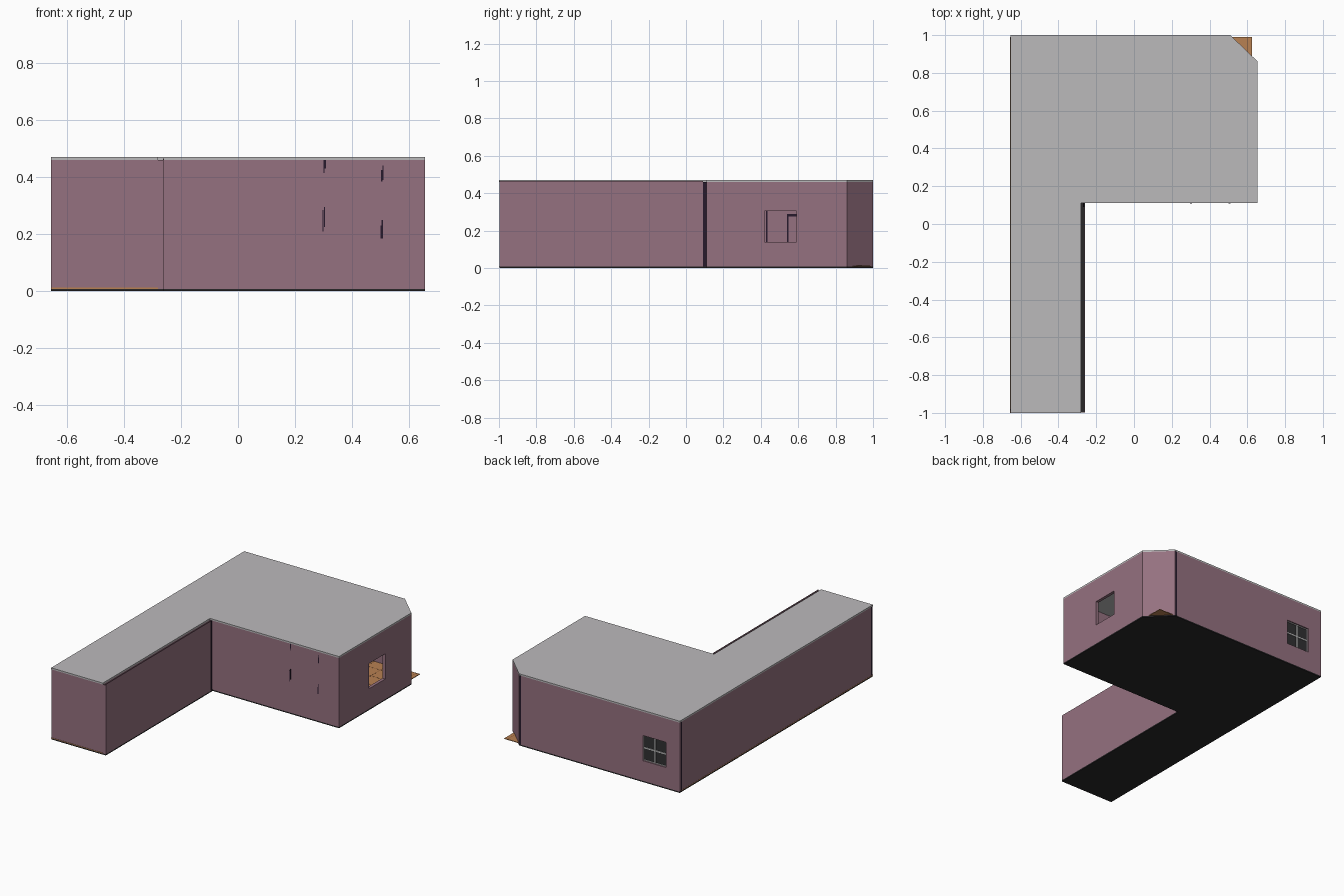
import bpy, bmesh
from mathutils import Vector, Matrix

if "Cube" in bpy.data.objects:
    bpy.data.objects.remove(bpy.data.objects["Cube"])


def mat(name, rgb):
    m = bpy.data.materials.new(name)
    m.diffuse_color = (*rgb, 1)
    m.use_nodes = True
    m.node_tree.nodes["Principled BSDF"].inputs["Base Color"].default_value = m.diffuse_color
    return m


MAUVE = mat("mauve wall", (0.30, 0.165, 0.215))
GREY = mat("roof grey", (0.50, 0.49, 0.50))
WOOD = mat("wood floor", (0.48, 0.22, 0.085))
SEAM = mat("floor seam brown", (0.22, 0.09, 0.035))
BLACK = mat("base black", (0.022, 0.02, 0.022))
GAP = mat("dark gap", (0.02, 0.01, 0.025))
WHITE = mat("window frame white", (0.60, 0.60, 0.60))
GLASS = mat("dark glass", (0.03, 0.03, 0.032))


def finish(name, bm, material):
    bmesh.ops.recalc_face_normals(bm, faces=bm.faces)
    me = bpy.data.meshes.new(name)
    bm.to_mesh(me)
    bm.free()
    me.materials.append(material)
    ob = bpy.data.objects.new(name, me)
    bpy.context.collection.objects.link(ob)
    return ob


def add_box(bm, lo, hi, m=Matrix()):
    lo, hi = Vector(lo), Vector(hi)
    t = Matrix.Translation((lo + hi) / 2) @ Matrix.Diagonal((*(hi - lo), 1))
    bmesh.ops.create_cube(bm, size=1, matrix=m @ t)


def boxes(name, material, items):
    bm = bmesh.new()
    for lo, hi in items:
        add_box(bm, lo, hi)
    return finish(name, bm, material)


def slab(name, pts, z0, z1, material):
    bm = bmesh.new()
    f = bm.faces.new([bm.verts.new((x, y, z0)) for x, y in pts])
    r = bmesh.ops.extrude_face_region(bm, geom=[f])
    up = [v for v in r["geom"] if isinstance(v, bmesh.types.BMVert)]
    bmesh.ops.translate(bm, verts=up, vec=(0, 0, z1 - z0))
    return finish(name, bm, material)


Z0, Z1 = 0.008, 0.46      # wall bottom and top
W0, W1 = 0.14, 0.305      # window sill and head


def wall(name, p, q, thick=0.02, hole=None, top=Z1):
    """Wall from p to q, thickness to the left; hole = (start, end) along it."""
    p, q = Vector((*p, 0)), Vector((*q, 0))
    d = (q - p).normalized()
    m = Matrix.Translation(p) @ d.to_track_quat('X', 'Z').to_matrix().to_4x4()
    L = (q - p).length
    bm = bmesh.new()
    if hole:
        a, b = hole
        for x0, x1, z0, z1 in ((0, a, Z0, top), (b, L, Z0, top),
                               (a, b, Z0, W0), (a, b, W1, top)):
            add_box(bm, (x0, 0, z0), (x1, thick, z1), m)
    else:
        add_box(bm, (0, 0, Z0), (L, thick, top), m)
    return finish(name, bm, MAUVE)


X, F = 0.655, -0.998
CHAMFER = [(X, 0.86), (0.51, 1.0)]

# base plate, floor and roof
slab("base_plate", [(-X, F), (-0.26, F), (-0.26, 0.11), (X, 0.11), *CHAMFER, (-X, 1)],
     0, Z0, BLACK)
slab("floor", [(-X - 0.001, -1), (-0.28, -1), (-0.28, 0.12), (0.625, 0.12),
               (0.625, 0.99), (-X - 0.001, 0.99)], Z0, 0.012, WOOD)
slab("roof", [(-X, -1), (-0.28, -1), (-0.28, 0.11), (X, 0.11), *CHAMFER, (-X, 1)],
     Z1, 0.47, GREY)

# outer walls
wall("wing_front_wall", (-X, F), (-0.28, F))
wall("wing_front_wall_end", (-0.28, F), (-0.26, F), 0.003)
wall("wing_side_outer_wall", (-0.26, F), (-0.26, 0.09), 0.003, top=0.465)
wall("wing_side_inner_wall", (-0.28, F), (-0.28, 0.12), 0.005)
wall("room_front_wall", (-0.28, 0.11), (X, 0.11))
wall("room_right_wall", (X, 0.11), (X, 0.86), hole=(0.31, 0.48))
wall("corner_wall", *CHAMFER)
wall("room_back_wall", (0.51, 1), (-X, 1), hole=(0.897, 1.064))
wall("left_wall", (-X, 1), (-X, F))

# back window: dark glass with a frame and a cross of bars
wx0, wx1 = 0.51 - 1.064, 0.51 - 0.897
cx, cz, t = (wx0 + wx1) / 2, (W0 + W1) / 2, 0.004
boxes("window_glass", GLASS, [((wx0, 0.983, W0), (wx1, 0.986, W1))])
boxes("window_bars", WHITE, [
    ((cx - t, 0.984, W0), (cx + t, 0.991, W1)),
    ((wx0, 0.984, cz - t), (wx1, 0.991, cz + t)),
    ((wx0, 0.984, W0), (wx0 + t, 0.991, W1)),
    ((wx1 - t, 0.984, W0), (wx1, 0.991, W1)),
    ((wx0, 0.984, W0), (wx1, 0.991, W0 + t)),
    ((wx0, 0.984, W1 - t), (wx1, 0.991, W1))])

# floor tile seams
seams = [((-0.6 + 0.1 * i, 0.13, 0.0115), (-0.597 + 0.1 * i, 0.985, 0.0125))
         for i in range(13)]
seams += [((-0.63, 0.2 + 0.1 * i, 0.0115), (0.5, 0.203 + 0.1 * i, 0.0125))
          for i in range(8)]
boxes("floor_seams", SEAM, seams)

# dark gaps between wall panels
e = 0.0008
boxes("panel_gaps", GAP, [
    ((0.495, 0.99, Z0), (0.507, 1 + e, Z1)),
    ((-X - e, 0.978, Z0), (-X + 0.004, 0.986, Z1)),
    ((-X - e, -0.988, Z0), (-X + 0.004, -0.98, Z1)),
    ((-0.27, 0.09, Z0), (-0.266, 0.11, Z1))])

# small slits on the room front wall
boxes("front_slits", GAP, [
    ((x, 0.11 - e, z0), (x + 0.004, 0.115, z1))
    for x, z0, z1 in ((0.296, 0.21, 0.285), (0.302, 0.225, 0.295),
                      (0.299, 0.415, 0.46), (0.304, 0.43, 0.46),
                      (0.499, 0.185, 0.23), (0.504, 0.185, 0.25),
                      (0.502, 0.385, 0.425), (0.507, 0.39, 0.44))])

# dark trim on the far inside wall, seen through the open window
xi = -X + 0.019
boxes("inside_trim", GAP, [
    ((xi, 0.428, 0.13), (xi + 0.004, 0.436, 0.31)),
    ((xi, 0.54, 0.13), (xi + 0.004, 0.548, 0.29)),
    ((xi, 0.54, 0.275), (xi + 0.004, 0.60, 0.29))])
